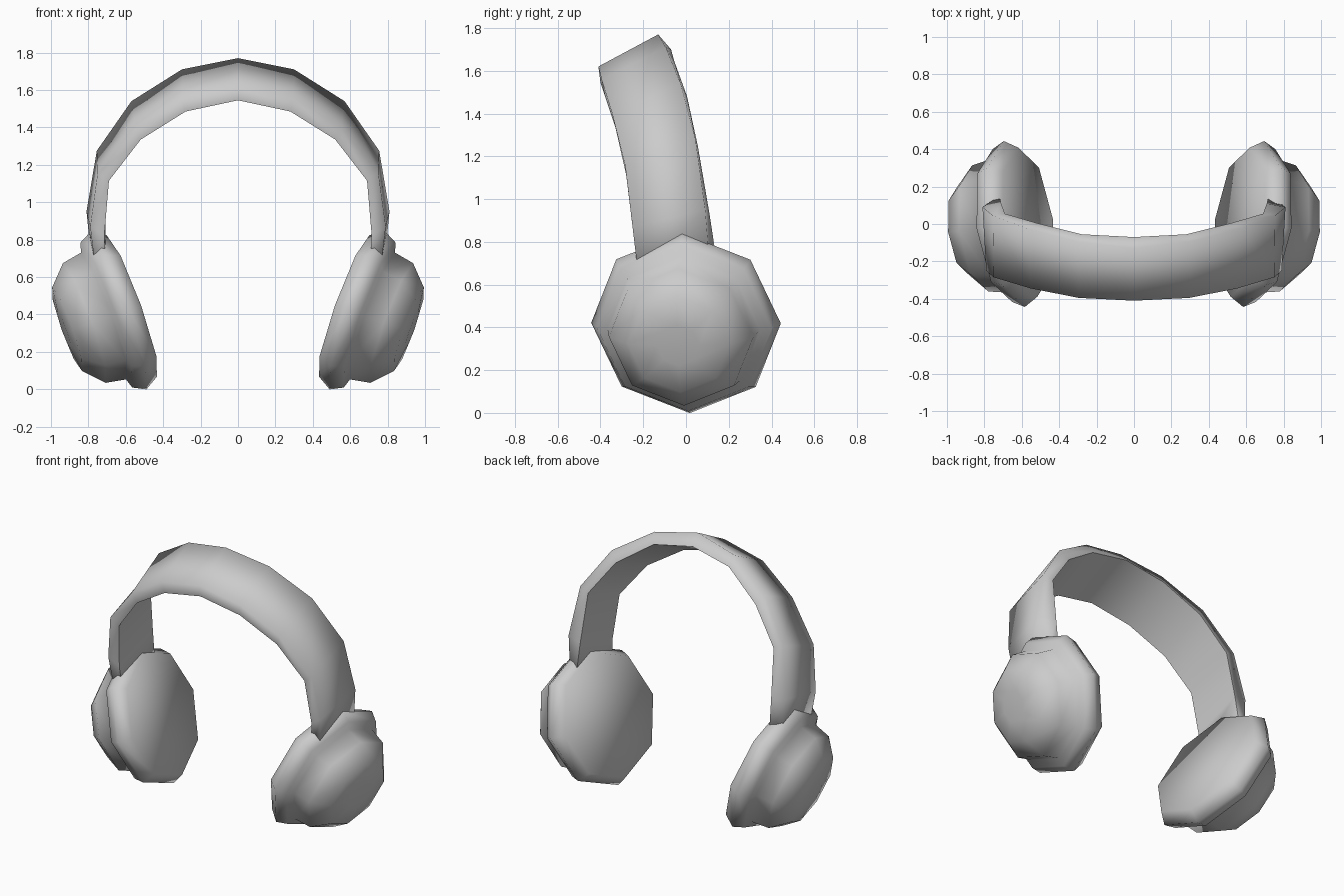
import bpy
import bmesh
from math import cos, sin, pi
from mathutils import Vector

default_cube = bpy.data.objects.get("Cube")
if default_cube:
    bpy.data.objects.remove(default_cube, do_unlink=True)

# One plain grey material for everything
grey = bpy.data.materials.new("plain grey")
grey.use_nodes = True
colour = (0.6, 0.6, 0.6, 1)
grey.diffuse_color = colour
grey.node_tree.nodes["Principled BSDF"].inputs["Base Color"].default_value = colour


def loft(name, rings, sharp_corners=()):
    """Skin closed point rings, cap both ends, shade smooth with chosen creases."""
    bm = bmesh.new()
    loops = [[bm.verts.new(point) for point in ring] for ring in rings]
    for first, second in zip(loops, loops[1:]):
        count = len(first)
        for i in range(count):
            j = (i + 1) % count
            bm.faces.new((first[i], first[j], second[j], second[i]))
        for corner in sharp_corners:
            bm.edges.get((first[corner], second[corner])).smooth = False
    bm.faces.new(loops[0])
    bm.faces.new(loops[-1])
    bmesh.ops.recalc_face_normals(bm, faces=bm.faces)
    for face in bm.faces:
        face.smooth = True
    mesh = bpy.data.meshes.new(name)
    bm.to_mesh(mesh)
    bm.free()
    mesh.materials.append(grey)
    obj = bpy.data.objects.new(name, mesh)
    bpy.context.collection.objects.link(obj)


def mirrored(point):
    return (-point[0], point[1], point[2])


# Headband: each section is outer rear, outer front, inner front, inner rear
half_band = [
    [(0, -.13, 1.77), (0, -.41, 1.62), (0, -.4, 1.545), (0, -.07, 1.7)],
    [(.3, -.095, 1.71), (.295, -.395, 1.56), (.28, -.38, 1.485), (.28, -.055, 1.645)],
    [(.57, -.025, 1.54), (.55, -.345, 1.4), (.52, -.33, 1.335), (.52, .005, 1.48)],
    [(.755, .045, 1.275), (.75, -.285, 1.16), (.69, -.28, 1.115), (.69, .055, 1.25)],
    [(.81, .09, .95), (.79, -.25, .87), (.715, -.24, .82), (.71, .11, .93)],
    [(.785, .11, .7), (.765, -.225, .66), (.705, -.22, .66), (.72, .15, .67)],
]
other_half = [[mirrored(p) for p in ring] for ring in reversed(half_band[1:])]
loft("headband", other_half + half_band, sharp_corners=(2, 3))

# Ear pieces: an octagonal turned profile on an axis leaning out and down
centre = Vector((.64, 0, .42))
axis = Vector((.94, -.12, -.34)).normalized()
up = Vector((.34, -.04, .94))
up = (up - axis * up.dot(axis)).normalized()
across = up.cross(axis)
SIDES = 8

# Distance along the axis and radius, from cushion face to shell end
profile = [(-.077, .402), (0, .447), (.068, .412),
           (.085, .36), (.195, .34), (.293, .238), (.31, .1)]
rings = []
for depth, radius in profile:
    ring = []
    for i in range(SIDES):
        angle = 2 * pi * i / SIDES
        offset = up * cos(angle) + across * sin(angle)
        ring.append(tuple(centre + axis * depth + offset * radius))
    rings.append(ring)
loft("left_ear_piece", rings)
loft("right_ear_piece", [[mirrored(p) for p in ring] for ring in rings])
